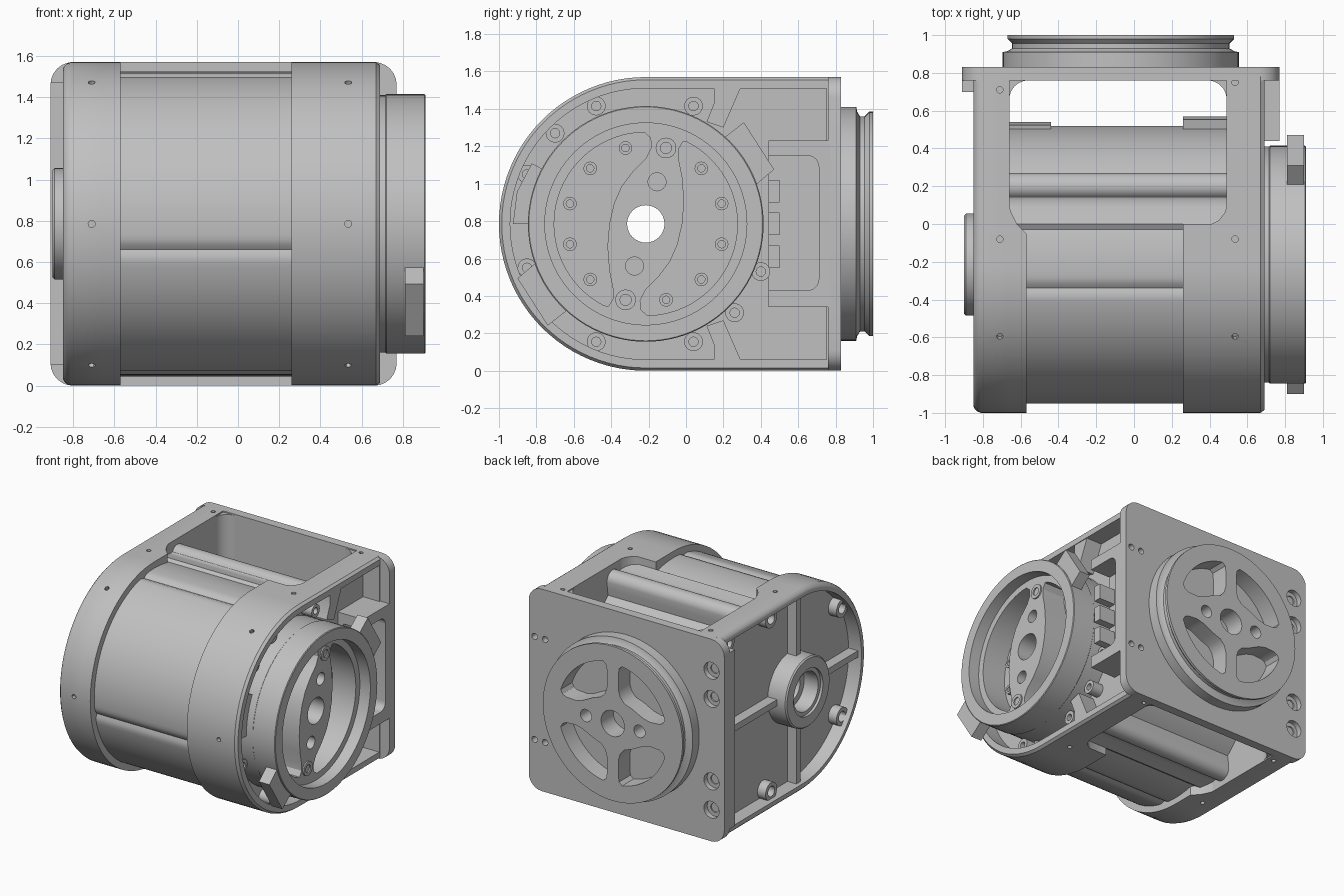
import bpy, bmesh
from math import cos, sin, radians
from mathutils import Matrix

if "Cube" in bpy.data.objects:
    bpy.data.objects.remove(bpy.data.objects["Cube"], do_unlink=True)

CY, CZ, R = -0.215, 0.785, 0.785      # drum axis and frame radius
FX = -0.07                            # rear flange axis

grey = bpy.data.materials.new("machined grey")
grey.use_nodes = True
grey.diffuse_color = (0.53, 0.53, 0.53, 1)
grey.node_tree.nodes["Principled BSDF"].inputs["Base Color"].default_value = (0.53, 0.53, 0.53, 1)


# --- profile helpers -------------------------------------------------------
def arc(u, v, r, a0, a1, n=16):
    return [(u + r * cos(radians(a0 + (a1 - a0) * i / n)),
             v + r * sin(radians(a0 + (a1 - a0) * i / n))) for i in range(n + 1)]


def circle(u, v, r, n=64):
    return arc(u, v, r, 0, 360, n)[:-1]


def rect(u0, u1, v0, v1, r=0.0):
    if not r:
        return [(u0, v0), (u1, v0), (u1, v1), (u0, v1)]
    return (arc(u0 + r, v0 + r, r, 180, 270, 6) + arc(u1 - r, v0 + r, r, 270, 360, 6)
            + arc(u1 - r, v1 - r, r, 0, 90, 6) + arc(u0 + r, v1 - r, r, 90, 180, 6))


def polar(pairs, turn=0):
    return [(CY + r * cos(radians(a + turn)), CZ + r * sin(radians(a + turn))) for r, a in pairs]


def d_shape(inset, back):
    r = R - inset
    return arc(CY, CZ, r, 90, 270, 48) + [(back, CZ - r), (back, CZ + r)]


def rim_shape(back):
    r = 0.7
    return (arc(CY, CZ, R, 90, 270, 48) + [(back, CZ - R), (back, CZ - r)]
            + arc(CY, CZ, r, 270, 90, 48) + [(back, CZ + r), (back, CZ + R)])


def flip(pts):
    return [(u, 2 * CZ - v) for u, v in pts]


# --- solid helpers: a solid is (axis, [(offset, profile), ...]) ---------------
def slab(axis, w0, w1, pts):
    return axis, [(w0, pts), (w1, pts)]


def turned(axis, u, v, steps, n=64):
    return axis, [(w, circle(u, v, r, n)) for w, r in steps]


def bore(x0, x1, y=CY, z=CZ, r=0.1, n=32):
    return slab("x", x0, x1, circle(y, z, r, n))


def mesh_object(name, solids, pins=()):
    bm = bmesh.new()
    place = {"x": lambda u, v, w: (w, u, v), "y": lambda u, v, w: (u, w, v),
             "z": lambda u, v, w: (u, v, w)}
    for axis, layers in solids:
        rings = [[bm.verts.new(place[axis](u, v, w)) for u, v in pts] for w, pts in layers]
        n = len(rings[0])
        for a, b in zip(rings, rings[1:]):
            for i in range(n):
                bm.faces.new((a[i], a[(i + 1) % n], b[(i + 1) % n], b[i]))
        bm.faces.new(rings[0])
        bm.faces.new(rings[-1])
    for matrix in pins:
        bmesh.ops.create_cone(bm, cap_ends=True, segments=12, radius1=0.017,
                              radius2=0.017, depth=0.06, matrix=matrix)
    bmesh.ops.recalc_face_normals(bm, faces=bm.faces)
    mesh = bpy.data.meshes.new(name)
    bm.to_mesh(mesh)
    bm.free()
    mesh.materials.append(grey)
    ob = bpy.data.objects.new(name, mesh)
    bpy.context.collection.objects.link(ob)
    return ob


def part(name, solids, *cut_groups, pins=()):
    ob = mesh_object(name, solids)
    bpy.ops.object.select_all(action="DESELECT")
    ob.select_set(True)
    bpy.context.view_layer.objects.active = ob
    cutters = [mesh_object(name + "_cutter", group) for group in cut_groups]
    if pins:
        cutters.append(mesh_object(name + "_pins", [], pins))
    for cutter in cutters:
        mod = ob.modifiers.new("cut", "BOOLEAN")
        mod.operation, mod.solver, mod.object = "DIFFERENCE", "EXACT", cutter
        bpy.ops.object.modifier_apply(modifier="cut")
        bpy.data.objects.remove(cutter, do_unlink=True)
    bpy.ops.object.shade_smooth_by_angle(angle=radians(30))


def pin_holes(x, back):
    spots = [(CY + R * cos(radians(a)), CZ + R * sin(radians(a)), a) for a in (119, 180, 241)]
    spots += [(y, CZ + s * R, 90 * s) for y in (-0.08, back) for s in (1, -1)]
    return [Matrix.Translation((x, y, z)) @ Matrix.Rotation(radians(a - 90), 4, "X")
            for y, z, a in spots]


# --- drum between the side frames, with shallow grooves ----------------------
def drum_radius(a):
    return 0.735 - sum(max(0, 0.02 - 0.007 * abs(a - g)) for g in (100, 190, 260))


drum_profile = [(CY + drum_radius(a) * cos(radians(a)), CZ + drum_radius(a) * sin(radians(a)))
                for a in range(0, 360, 2)]
part("drum", [slab("x", -0.69, 0.52, drum_profile)], [bore(-1, 1)])
for name, x0, x1, r in (("left_drum_band", -0.67, -0.44, 0.755), ("right_drum_band", 0.26, 0.50, R)):
    part(name, [slab("x", x0, x1, arc(CY, CZ, r, -12, 12) + arc(CY, CZ, 0.6, 12, -12))])

# --- raised ledge and rounded bar along the window edges ---------------------
ledge = ([(0.0, 1.3), (-0.05, 1.46), (-0.03, 1.495), (0.0, 1.512), (0.09, 1.49), (0.125, 1.485)]
         + arc(0.2, 1.455, 0.07, 150, 0, 12) + [(0.265, 1.40), (0.25, 1.3)])
part("upper_tie_bar", [slab("x", -0.67, 0.50, ledge)])
part("lower_tie_bar", [slab("x", -0.67, 0.50, flip(ledge))])

# --- front rims that wrap over the drum ends, flaring into the side frames ----
for name, steps in (("left_rim", ((-0.67, 0.12), (-0.65, 0.06), (-0.62, 0.0), (-0.57, -0.05))),
                    ("right_rim", ((0.50, 0.12), (0.48, 0.06), (0.45, 0.02), (0.41, 0.0), (0.26, 0.0)))):
    part(name, [("x", [(x, rim_shape(back)) for x, back in steps])])

# --- left side frame with cross ribs, hub and bosses -------------------------
part("left_frame",
     [("x", [(-0.66, d_shape(0, 0.78)), (-0.81, d_shape(0, 0.78)), (-0.83, d_shape(0.008, 0.78)),
             (-0.845, d_shape(0.023, 0.78)), (-0.85, d_shape(0.035, 0.78))])],
     [slab("x", -0.95, -0.74, d_shape(0.06, 0.70))], [bore(-0.9, -0.5)], pins=pin_holes(-0.71, 0.71))
hub_hole = bore(-1, -0.5, r=0.17)
part("left_cross_rib", [slab("x", -0.82, -0.73, rect(-0.96, 0.72, CZ - 0.025, CZ + 0.025))], [hub_hole])
part("left_upright_rib", [slab("x", -0.815, -0.73, rect(CY - 0.025, CY + 0.025, 0.04, 1.53))], [hub_hole])
part("left_hub", [turned("x", CY, CZ, [(-0.67, 0.27), (-0.89, 0.27), (-0.90, 0.26),
                                       (-0.90, 0.18), (-0.88, 0.18), (-0.88, 0.15), (-0.76, 0.15)])],
     [bore(-1, 0)])
bosses = [(y, CZ + s * d) for y, d in ((0.11, 0.67), (-0.76, 0.42), (0.63, 0.68)) for s in (1, -1)]
part("left_bosses", [bore(-0.81, -0.73, y, z, 0.07) for y, z in bosses],
     [bore(-0.9, -0.75, y, z, 0.04, 20) for y, z in bosses])

# --- right side frame, webs and terminal block -------------------------------
part("right_frame",
     [("x", [(0.49, d_shape(0, 0.78)), (0.67, d_shape(0, 0.78)), (0.69, d_shape(0.015, 0.78))])],
     [slab("x", 0.55, 0.8, d_shape(0.06, 0.75))], [bore(0.4, 0.8)], pins=pin_holes(0.535, 0.75))
web = [(0.15, 1.53), (0.15, 1.43), (0.11, 1.33), (0.2, 1.3), (0.3, 1.53)]
part("right_webs", [slab("x", 0.54, 0.685, web), slab("x", 0.54, 0.685, flip(web))])
part("terminal_block", [slab("x", 0.54, 0.77, rect(0.44, 0.77, 0.34, 1.23))],
     [slab("x", 0.6, 0.8, rect(0.38, 0.71, 0.43, 1.15, 0.06))])
part("terminal_clips", [slab("x", 0.58, 0.74, rect(0.44, 0.50, z - 0.06, z + 0.06))
                        for z in (0.61, CZ, 0.96)])
right_screws = [(y, CZ + s * 0.63) for y in (-0.48, 0.04) for s in (1, -1)]
right_screws += [(-0.7, 1.27), (0.26, 0.31), (0.4, 0.53), (-0.85, 1.05), (-0.85, 0.55)]
part("right_bosses", [bore(0.54, 0.64, y, z, 0.05, 24) for y, z in right_screws],
     [bore(0.58, 0.8, y, z, 0.025, 16) for y, z in right_screws])
part("cable_clip", [slab("x", 0.54, 0.66, polar([(0.62, 152), (0.69, 152), (0.71, 166), (0.71, 180), (0.62, 180)]))])

# --- output dish with two curved pockets and a ring of screws ----------------
curve = [(0.2, 0.44), (0.175, 0.4), (0.175, 0.35), (0.195, 0.25), (0.205, 0.12), (0.195, 0),
         (0.17, -0.11), (0.13, -0.2), (0.07, -0.28), (0.0, -0.35), (-0.03, -0.41), (-0.025, -0.46)]
pocket = curve + arc(0, 0, 0.49, -89, 63, 32)
pockets = [slab("x", 0.62, 1, [(CY + s * u, CZ + s * v) for u, v in pocket]) for s in (1, -1)]
part("output_dish",
     [turned("x", CY, CZ, [(0.54, 0.625), (0.715, 0.625), (0.72, 0.63), (0.905, 0.63), (0.91, 0.625),
                           (0.91, 0.54), (0.82, 0.54)], 96)],
     pockets + [bore(0.4, 1)] + [bore(0.7, 1, CY + s * 0.06, CZ + s * 0.225, 0.048) for s in (1, -1)])
dish_screws = polar([(0.42, a) for a in range(15, 375, 30) if a not in (75, 255)])
part("dish_screws", [bore(0.60, 0.65, y, z, 0.036, 20) for y, z in dish_screws],
     [bore(0.63, 0.7, y, z, 0.02, 12) for y, z in dish_screws])
part("dish_band_screws", [bore(0.80, 0.83, CY + s * 0.108, CZ + s * 0.406, 0.055, 24) for s in (1, -1)],
     [bore(0.81, 0.9, CY + s * 0.108, CZ + s * 0.406, 0.03, 16) for s in (1, -1)])
for name, turn in (("upper_clamp_tab", 0), ("lower_clamp_tab", 180)):
    part(name, [slab("x", 0.81, 0.90, polar([(0.61, 19), (0.61, 48), (0.755, 46), (0.745, 23)], turn))])

# --- back plate with countersunk and plain holes -----------------------------
mounts = [(-0.80, CZ + s * d) for d in (0.54, 0.32) for s in (1, -1)]
smalls = [(x, CZ + s * 0.4) for x in (0.63, 0.72) for s in (1, -1)]
part("back_plate", [slab("y", 0.76, 0.83, rect(-0.91, 0.77, 0, 1.57, 0.11))],
     [turned("y", x, z, [(0.7, 0.035), (0.79, 0.035), (0.79, 0.065), (0.9, 0.065)], 24) for x, z in mounts]
     + [slab("y", 0.7, 0.9, circle(x, z, 0.024, 16)) for x, z in smalls])
part("plate_lip", [slab("y", 0.70, 0.765, rect(-0.91, -0.85, 0.1, 1.47))])
for name, x, s in (("left_corner_fillet", -0.665, 1), ("right_corner_fillet", 0.495, -1)):
    bend = [(x + s * u, v) for u, v in arc(0.105, 0.66, 0.1, 180, 90, 8)]
    part(name, [slab("z", 0.01, 1.56, [(x, 0.66)] + bend + [(x + s * 0.105, 0.765), (x, 0.765)])])

# --- rear flange: grooved rim and four pockets -------------------------------
quarter = (arc(0, 0, 0.47, 18, 80, 16) + [(0.055, 0.44), (0.05, 0.40), (0.05, 0.27), (0.065, 0.22), (0.10, 0.18),
           (0.17, 0.155), (0.26, 0.11), (0.32, 0.095), (0.40, 0.10), (0.43, 0.115)])
flange_cuts = [slab("y", 0.86, 1.1, [(FX + sx * u, CZ + sz * v) for u, v in quarter])
               for sx in (1, -1) for sz in (1, -1)]
flange_cuts += [slab("y", 0.85, 1.1, circle(FX + u, CZ, r, 32))
                for u, r in ((0, 0.1), (0.23, 0.048), (-0.23, 0.048))]
part("rear_flange",
     [turned("y", FX, CZ, [(0.82, 0.625), (0.91, 0.625), (0.915, 0.60), (0.93, 0.575),
                           (0.955, 0.575), (0.98, 0.60), (1.0, 0.60)], 96)], flange_cuts)
